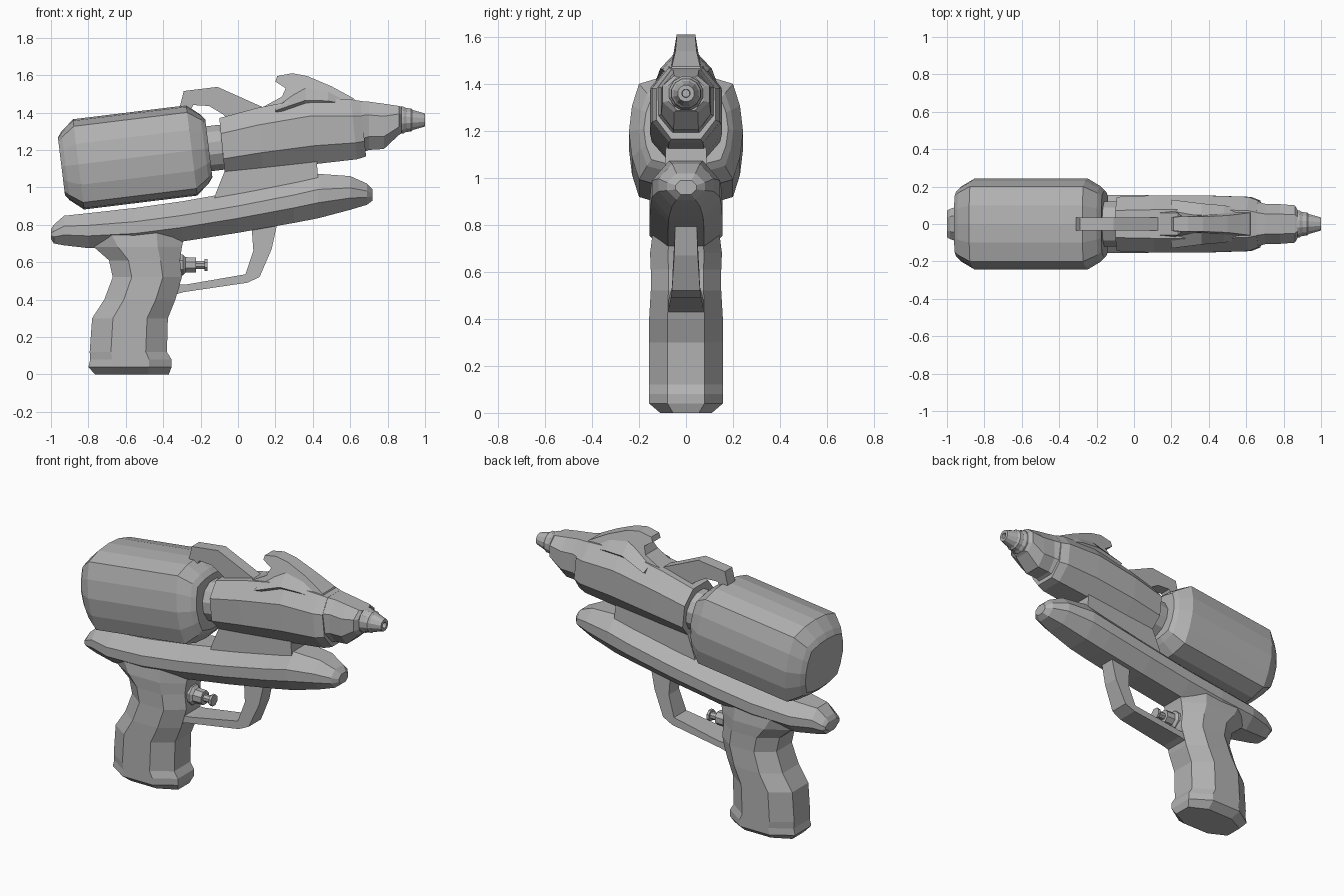
import bpy, bmesh, math

grey = bpy.data.materials.new("plain grey")
grey.diffuse_color = (0.45, 0.45, 0.45, 1)


def loft(name, rings, closed=False):
    """Skin equal-length rings of points; cap both ends."""
    bm = bmesh.new()
    vs = [[bm.verts.new(p) for p in r] for r in rings]
    n = len(rings[0])
    for a, b in zip(vs, vs[1:]):
        for i in range(n):
            j = (i + 1) % n
            bm.faces.new((a[i], a[j], b[j], b[i]))
    bm.faces.new(vs[0])
    bm.faces.new(vs[-1])
    bmesh.ops.recalc_face_normals(bm, faces=bm.faces)
    me = bpy.data.meshes.new(name)
    bm.to_mesh(me)
    bm.free()
    me.materials.append(grey)
    ob = bpy.data.objects.new(name, me)
    bpy.context.collection.objects.link(ob)
    return ob


def octagon(w, h, g=0.5, f=0.45):
    return [(w, f * h), (g * w, h), (-g * w, h), (-w, f * h),
            (-w, -f * h), (-g * w, -h), (g * w, -h), (w, -f * h)]


def barrel(name, stations, shear=0.0, g=0.5, f=0.45):
    """Stations along x: (x, z low, z high, half width)."""
    rings = []
    for x, lo, hi, w in stations:
        c = (lo + hi) / 2
        rings.append([(x - shear * b, a, c + b) for a, b in octagon(w, (hi - lo) / 2, g, f)])
    return loft(name, rings)


def plate(name, profile):
    """Side profile of (x, z, half width), mirrored across y."""
    return loft(name, [[(x, s * w, z) for x, z, w in profile] for s in (-1, 1)])


def lathe(name, stations, z, sides):
    """Turned part along x: (x, radius)."""
    ang = [2 * math.pi * (i + 0.5) / sides for i in range(sides)]
    return loft(name, [[(x, r * math.cos(t), z + r * math.sin(t)) for t in ang]
                       for x, r in stations])


# water tank: bulging rounded square, tilted
quarter = [(0.243, 0), (0.23, 0.11), (0.2, 0.205), (0.1, 0.235), (0, 0.243)]
sec = quarter + [(-a, b) for a, b in quarter[-2::-1]]
sec += [(a, -b) for a, b in sec[-2:0:-1]]
tilt = math.radians(7)
rings = []
for t, sy, sz in [(-0.397, 0.74, 0.64), (-0.375, 0.83, 0.76), (-0.305, 1, 1),
                  (0.305, 1, 1), (0.375, 0.83, 0.76), (0.397, 0.74, 0.64)]:
    rings.append([(t, a * sy, b * sz) for a, b in sec])
tank = loft("water_tank", rings)
tank.location = (-0.55, 0, 1.16)
tank.rotation_euler = (0, -tilt, 0)

# tank cap
cap = lathe("tank_cap", [(-0.07, 0.11), (-0.045, 0.125), (0.02, 0.125), (0.06, 0.11)], 0, 12)
cap.location = (-0.11, 0, 1.212)
cap.rotation_euler = (0, -tilt, 0)

# upper body and tapering front
barrel("upper_body", [(-0.085, 1.07, 1.37, 0.145), (0.12, 1.095, 1.425, 0.153),
                      (0.4, 1.125, 1.48, 0.152), (0.62, 1.15, 1.47, 0.145),
                      (0.67, 1.165, 1.462, 0.125)], shear=0.1)
barrel("front_cone", [(0.6, 1.16, 1.465, 0.14), (0.7, 1.2, 1.458, 0.108),
                      (0.78, 1.205, 1.447, 0.106), (0.86, 1.28, 1.435, 0.1),
                      (0.875, 1.288, 1.43, 0.075)])

# nozzle with bore
lathe("nozzle", [(0.85, 0.075), (0.885, 0.074), (0.9, 0.066), (0.925, 0.064), (0.935, 0.055),
                 (1.0, 0.036), (1.0, 0.018), (0.96, 0.016)], 1.36, 12)

# sight fin: narrow top, spreading base
plate("sight_fin", [(0.08, 1.40, 0.06), (0.235, 1.485, 0.06), (0.255, 1.53, 0.042),
                    (0.2, 1.565, 0.038), (0.21, 1.595, 0.038), (0.29, 1.61, 0.04),
                    (0.37, 1.595, 0.04), (0.5, 1.54, 0.045), (0.62, 1.475, 0.06),
                    (0.64, 1.43, 0.07), (0.4, 1.42, 0.1), (0.2, 1.40, 0.08)])
barrel("sight_base", [(0.2, 1.38, 1.44, 0.13), (0.36, 1.40, 1.53, 0.11),
                      (0.48, 1.40, 1.525, 0.1), (0.62, 1.4, 1.47, 0.07)], g=0.45, f=0.0)

# tank bracket
plate("tank_bracket", [(x, z, 0.036) for x, z in
                       [(-0.31, 1.435), (-0.29, 1.515), (-0.11, 1.537), (0.13, 1.43), (0.1, 1.38),
                        (-0.05, 1.36), (-0.08, 1.39), (-0.155, 1.435), (-0.24, 1.44), (-0.25, 1.42)]])

# bridge between body and lower rail
plate("bridge", [(-0.13, 0.92, 0.09), (-0.12, 0.965, 0.09), (-0.07, 1.09, 0.085),
                 (0.42, 1.15, 0.085), (0.43, 1.03, 0.09)])

# lower rail with rounded nose
barrel("lower_rail", [(-1.0, 0.725, 0.775, 0.07), (-0.985, 0.7, 0.8, 0.08),
                      (-0.93, 0.69, 0.848, 0.1), (-0.8, 0.675, 0.862, 0.14),
                      (-0.55, 0.68, 0.89, 0.155), (-0.3, 0.71, 0.925, 0.155),
                      (0, 0.757, 0.978, 0.155), (0.3, 0.81, 1.04, 0.15),
                      (0.43, 0.835, 1.072, 0.145), (0.6, 0.88, 1.06, 0.118),
                      (0.69, 0.907, 1.02, 0.08), (0.72, 0.93, 0.99, 0.045)], g=0.5, f=0.3)

# grip
grip = []
for z, xl, xr, w in [(0, -0.765, -0.37, 0.11), (0.04, -0.8, -0.355, 0.157), (0.08, -0.79, -0.355, 0.157),
                     (0.12, -0.793, -0.38, 0.157), (0.3, -0.78, -0.375, 0.157),
                     (0.4, -0.715, -0.335, 0.157), (0.52, -0.67, -0.3, 0.15),
                     (0.61, -0.69, -0.31, 0.15), (0.68, -0.77, -0.3, 0.153), (0.78, -0.85, -0.28, 0.14)]:
    grip.append([((xl + xr) / 2 + a, b, z) for a, b in octagon((xr - xl) / 2, w, 0.45, 0.5)])
loft("grip", grip)

# trigger guard
plate("trigger_guard", [(-0.36, 0.42, 0.075), (-0.29, 0.44, 0.075), (0.05, 0.49, 0.065),
                        (0.115, 0.52, 0.06), (0.18, 0.67, 0.05), (0.215, 0.83, 0.045),
                        (0.07, 0.83, 0.045), (0.082, 0.66, 0.05), (0.04, 0.535, 0.06),
                        (-0.28, 0.48, 0.075), (-0.36, 0.48, 0.075)])

# trigger plunger
lathe("trigger", [(-0.33, 0.065), (-0.295, 0.06), (-0.28, 0.045), (-0.225, 0.043), (-0.225, 0.022),
                  (-0.178, 0.022), (-0.178, 0.035), (-0.163, 0.035)], 0.585, 8)
